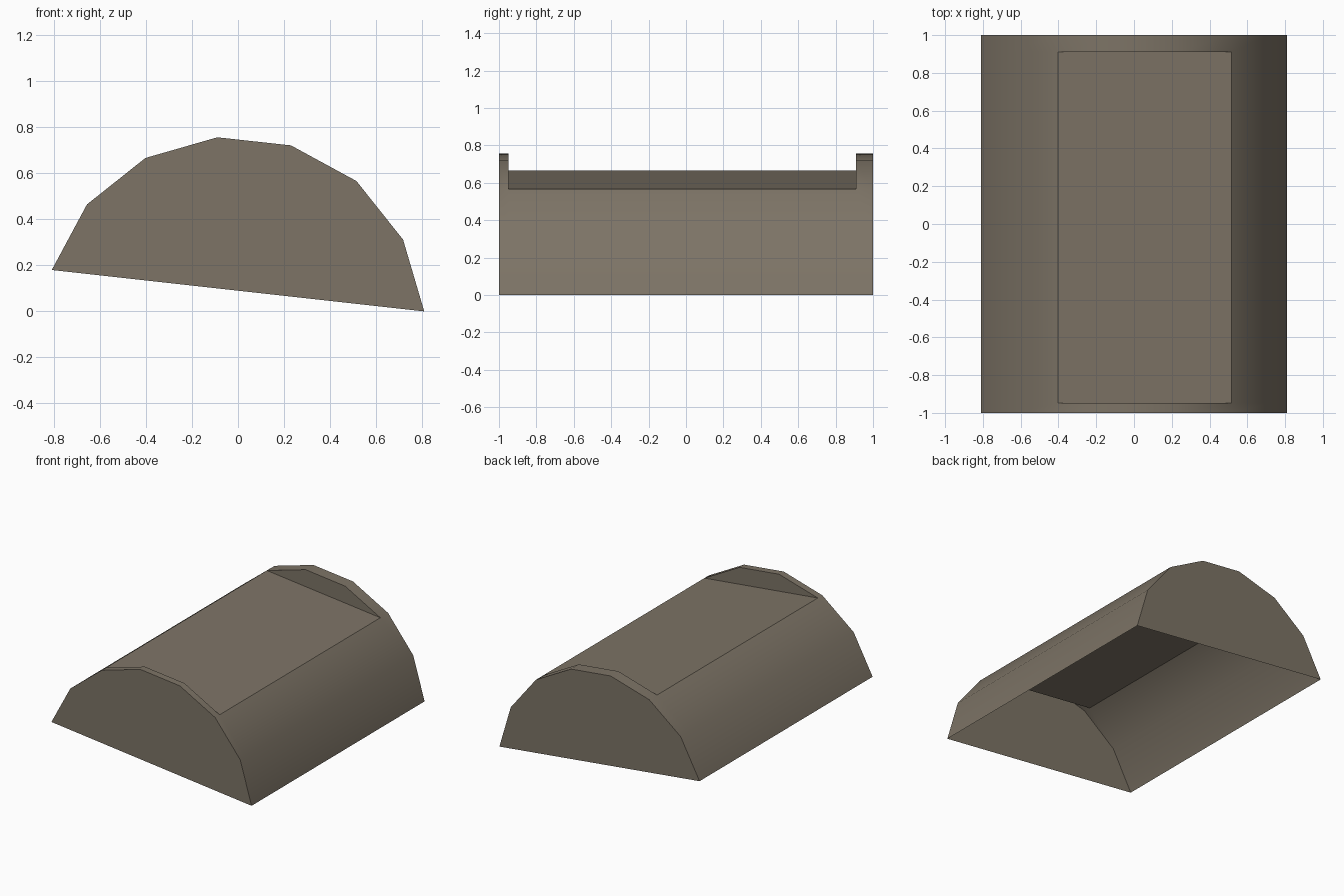
import bpy
import bmesh

cube = bpy.data.objects.get("Cube")
if cube:
    bpy.data.objects.remove(cube, do_unlink=True)

# Arched cross-section (x, z), from the raised edge over the top to the low edge
ARCH = [(-0.81, 0.18), (-0.657, 0.465), (-0.403, 0.667), (-0.09, 0.757),
        (0.23, 0.722), (0.515, 0.567), (0.718, 0.312), (0.81, 0.0)]
STATIONS = [-1.0, -0.948, 0.91, 1.0]   # outer ends and the ends of the recess
FIRST, LAST = 2, 5                     # arch points bounding the recess

taupe = bpy.data.materials.new("warm_grey_taupe")
taupe.use_nodes = True
colour = (0.205, 0.174, 0.133, 1.0)
taupe.diffuse_color = colour
taupe.node_tree.nodes["Principled BSDF"].inputs["Base Color"].default_value = colour

bm = bmesh.new()
rings = [[bm.verts.new((x, y, z)) for x, z in ARCH] for y in STATIONS]


def strip(near, far, i, j):
    """Lengthwise face between arch points i and j."""
    bm.faces.new((near[i], near[j], far[j], far[i]))


# Curved skin, left open over the recess in the middle bay
for bay, (near, far) in enumerate(zip(rings, rings[1:])):
    for i in range(len(ARCH) - 1):
        if bay != 1 or not FIRST <= i < LAST:
            strip(near, far, i, i + 1)

# Sunken flat panel and its two end walls
strip(rings[1], rings[2], FIRST, LAST)
bm.faces.new(rings[1][FIRST:LAST + 1])
bm.faces.new(rings[2][FIRST:LAST + 1][::-1])

# End caps; the underside stays open
bm.faces.new(rings[0][::-1])
bm.faces.new(rings[-1])

mesh = bpy.data.meshes.new("arched_cover")
bm.to_mesh(mesh)
bm.free()
mesh.materials.append(taupe)
cover = bpy.data.objects.new("arched_cover", mesh)
bpy.context.scene.collection.objects.link(cover)

# Smooth arch with crisp rims
bpy.ops.object.select_all(action='DESELECT')
cover.select_set(True)
bpy.context.view_layer.objects.active = cover
bpy.ops.object.shade_smooth_by_angle()
